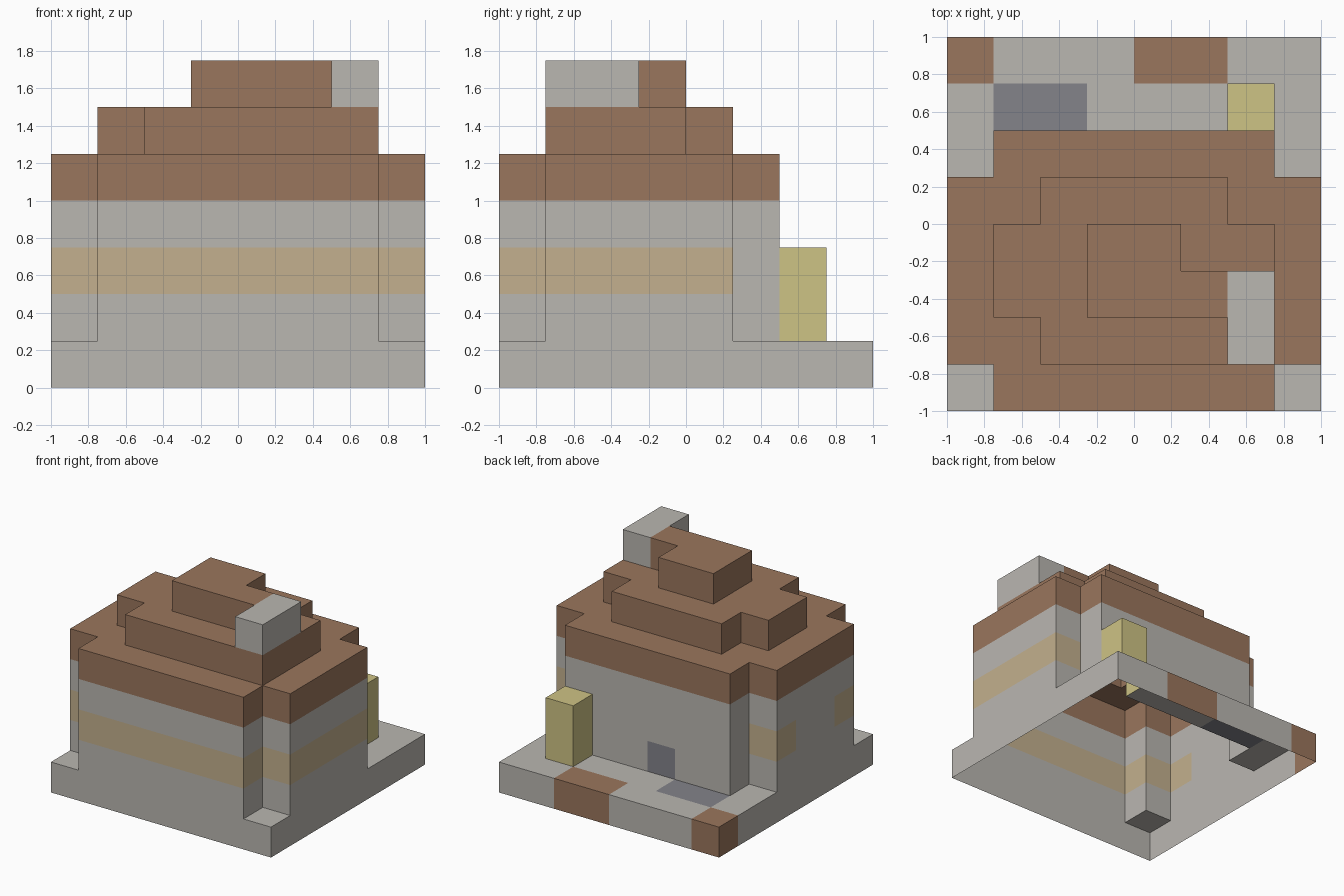
import bpy, bmesh
from mathutils import Vector

if "Cube" in bpy.data.objects:
    bpy.data.objects.remove(bpy.data.objects["Cube"])

U = 0.25  # block size


def material(name, rgb):
    m = bpy.data.materials.new(name)
    lin = [((c / 255 + 0.055) / 1.055) ** 2.4 for c in rgb]
    m.diffuse_color = (*lin, 1)
    m.use_nodes = True
    m.node_tree.nodes["Principled BSDF"].inputs["Base Color"].default_value = m.diffuse_color
    return m


MATS = [material("grey_stone", (186, 183, 177)), material("brown_roof", (154, 118, 93)),
        material("tan_band", (195, 176, 142)), material("yellow_block", (206, 195, 133)),
        material("slate", (131, 131, 138))]
GREY, BROWN, TAN, YELLOW, SLATE = range(5)


def blocks(*boxes):
    """Set of unit cells inside boxes given as x0, x1, y0, y1, z0, z1."""
    return {(x, y, z) for x0, x1, y0, y1, z0, z1 in boxes
            for x in range(x0, x1) for y in range(y0, y1) for z in range(z0, z1)}


# colour rules, by cell and outward direction
def base_colour(c, n):
    x, y, z = c
    if y == 3 and x in (-4, 0, 1):
        return BROWN
    return SLATE if y == 2 and x in (-3, -2) and n[2] else GREY


def wall_colour(c, n):
    x, y, z = c
    if c == (-1, 1, 1) and n[1] == 1:      # small door
        return SLATE
    gap = x == -4 and y in (-2, -1)        # break in the band
    return TAN if z == 2 and y < 1 and not gap else GREY


PARTS = {
    "base": (blocks((-4, 4, -4, 4, 0, 1)), base_colour),
    "walls": (blocks((-3, 3, -4, 2, 1, 4), (-4, 4, -3, 1, 1, 4)), wall_colour),
    "roof_eaves": (blocks((-3, 3, -4, 2, 4, 5), (-4, 4, -3, 1, 4, 5)), lambda c, n: BROWN),
    "roof_middle": (blocks((-2, 2, -3, 1, 5, 6), (-3, -2, -2, 0, 5, 6), (2, 3, -3, 0, 5, 6)),
                    lambda c, n: BROWN),
    "roof_ridge": (blocks((-1, 1, -2, 0, 6, 7), (1, 2, -2, -1, 6, 7)), lambda c, n: BROWN),
    "chimney": (blocks((2, 3, -3, -1, 6, 7)), lambda c, n: GREY),
    "back_post": (blocks((2, 3, 2, 3, 1, 3)), lambda c, n: YELLOW),
}
FILLED = set().union(*(cells for cells, _ in PARTS.values()))
DIRS = [(1, 0, 0), (-1, 0, 0), (0, 1, 0), (0, -1, 0), (0, 0, 1), (0, 0, -1)]


def shell(name, cells, colour):
    """Outer skin of a part: hollow, open underneath and where parts meet."""
    bm = bmesh.new()
    for c in sorted(cells):
        for d in DIRS:
            near = tuple(a + b for a, b in zip(c, d))
            if near in FILLED or near[2] < 0:
                continue
            n = Vector(d)
            a = Vector((abs(d[1]), abs(d[2]), abs(d[0])))
            b = n.cross(a)
            mid = Vector(c) + Vector((0.5, 0.5, 0.5)) + n / 2
            quad = [mid + (a * s + b * t) / 2 for s, t in ((-1, -1), (1, -1), (1, 1), (-1, 1))]
            f = bm.faces.new([bm.verts.new(p * U) for p in quad])
            f.material_index = colour(c, d)
            f.normal_update()
            if f.normal.dot(n) < 0:
                f.normal_flip()
    bmesh.ops.remove_doubles(bm, verts=bm.verts, dist=0.001)
    me = bpy.data.meshes.new(name)
    for m in MATS:
        me.materials.append(m)
    bm.to_mesh(me)
    bm.free()
    bpy.context.collection.objects.link(bpy.data.objects.new(name, me))


for part, (cells, colour) in PARTS.items():
    shell(part, cells, colour)
